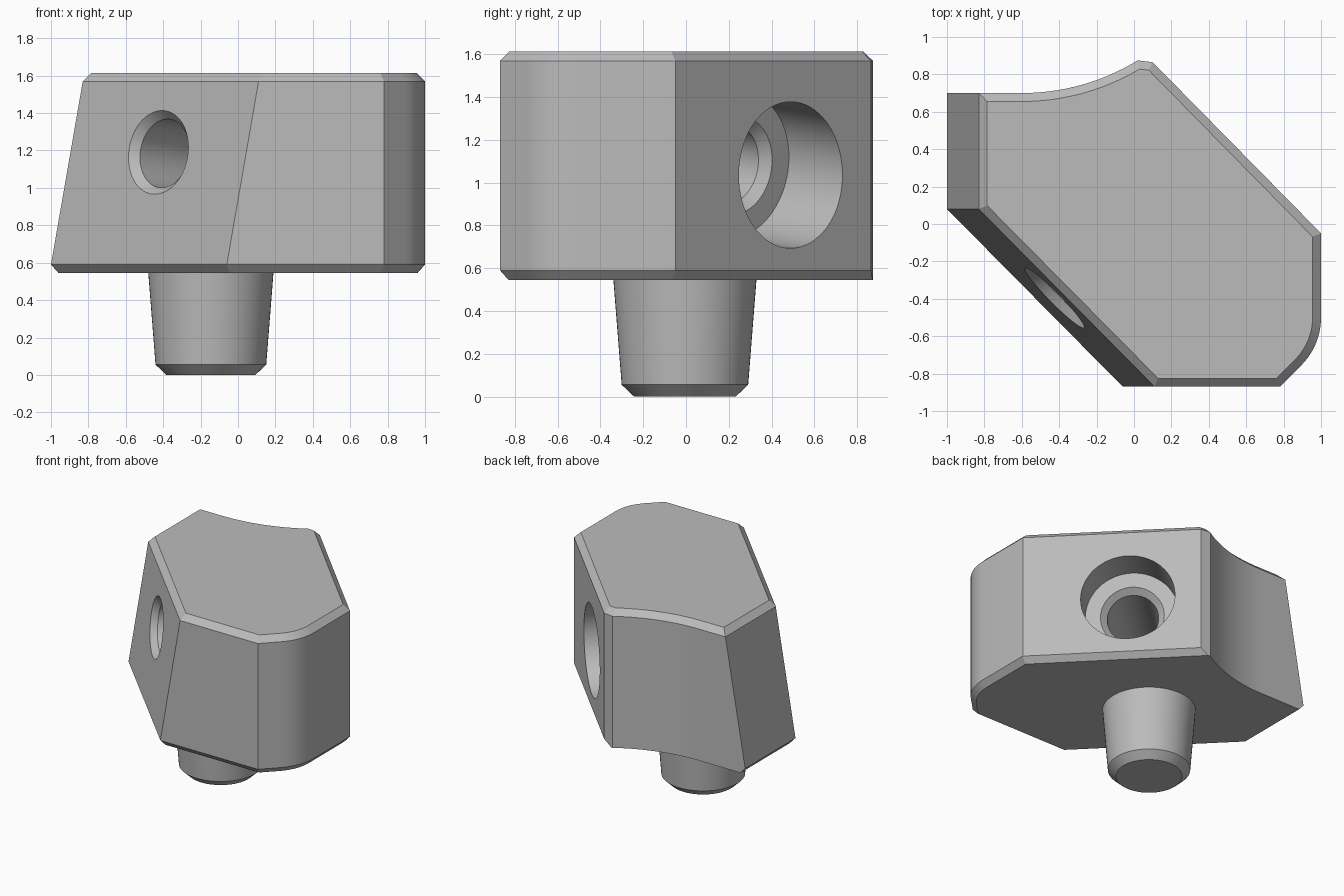
import bpy, bmesh, math
from mathutils import Vector

cube = bpy.data.objects.get("Cube")
if cube:
    bpy.data.objects.remove(cube, do_unlink=True)

grey = bpy.data.materials.new("plain grey")
grey.use_nodes = True
grey.diffuse_color = (0.5, 0.5, 0.5, 1)
grey.node_tree.nodes["Principled BSDF"].inputs["Base Color"].default_value = (0.5, 0.5, 0.5, 1)


def skin(name, rings):
    """Closed solid through a stack of rings with equal point counts."""
    bm = bmesh.new()
    loops = [[bm.verts.new(p) for p in ring] for ring in rings]
    n = len(loops[0])
    for a, b in zip(loops, loops[1:]):
        for i in range(n):
            j = (i + 1) % n
            bm.faces.new((a[i], a[j], b[j], b[i]))
    bm.faces.new(loops[0][::-1])
    bm.faces.new(loops[-1])
    bmesh.ops.recalc_face_normals(bm, faces=bm.faces[:])
    mesh = bpy.data.meshes.new(name)
    bm.to_mesh(mesh)
    bm.free()
    mesh.materials.append(grey)
    obj = bpy.data.objects.new(name, mesh)
    bpy.context.collection.objects.link(obj)
    return obj


def lathe(name, profile, origin, axis, sides=64):
    """Turn (distance, radius) pairs about an axis."""
    turn = Vector(axis).to_track_quat('Z', 'Y')
    angles = [math.tau * i / sides for i in range(sides)]
    return skin(name, [[Vector(origin) + turn @ Vector((r * math.cos(a), r * math.sin(a), t))
                        for a in angles] for t, r in profile])


def inset(outline, amounts):
    """Move each edge of a counter-clockwise outline inwards by its own amount."""
    result = []
    n = len(outline)
    for i in range(n):
        before, here, after = outline[i - 1], outline[i], outline[(i + 1) % n]
        u, v = (here - before).normalized(), (after - here).normalized()
        nu, nv = Vector((-u.y, u.x)), Vector((-v.y, v.x))
        a, b = amounts[i - 1], amounts[i]
        det = nu.x * nv.y - nu.y * nv.x
        if abs(det) < 1e-4:
            result.append(here + nu * a)
        else:
            result.append(here + Vector((a * nv.y - b * nu.y, b * nu.x - a * nv.x)) / det)
    return result


def arc(cx, cy, radius, start, end, steps):
    return [Vector((cx + radius * math.cos(math.radians(start + (end - start) * i / steps)),
                    cy + radius * math.sin(math.radians(start + (end - start) * i / steps))))
            for i in range(steps + 1)]


def outline(lean):
    """Body outline; the left-hand faces shift in x by the lean."""
    leaning = [Vector(p) for p in ((-1 + lean, 0.70), (-1 + lean, 0.08), (-0.06 + lean, -0.87))]
    rounded = arc(0.638, -0.5, 0.362, -45, 0, 10)
    hollow = arc(-0.6, 1.886, 1.186, -58.5, -90, 14)
    return leaning + [Vector((0.78, -0.87))] + rounded + \
        [Vector((1, -0.05)), Vector((0.10, 0.865))] + hollow


def at_height(points, z):
    return [(p.x, p.y, z) for p in points]


# Body: chamfered all round the top, and at the bottom except along the hollow back
low, high = outline(0), outline(0.17)
back_start = next(i for i, p in enumerate(low) if p.y > 0.86)
bottom_chamfer = [0.04 if i < back_start else 0 for i in range(len(low))]
top_chamfer = [0.045] * len(high)
body = skin("body", [
    at_height(inset(low, bottom_chamfer), 0.545),
    at_height(low, 0.59),
    at_height(high, 1.57),
    at_height(inset(high, top_chamfer), 1.615),
])

# Stepped bore, square to the leaning face
bore = lathe("bore_cutter",
             [(-0.045, 0.265), (0.045, 0.185), (0.862, 0.185), (0.907, 0.23),
              (0.907, 0.34), (1.7, 0.34)],
             (-0.425, -0.395, 1.19), (0.931, 0.921, -0.16))
bore.hide_render = True
cut = body.modifiers.new("bore", 'BOOLEAN')
cut.object = bore
cut.operation = 'DIFFERENCE'
cut.solver = 'EXACT'
bpy.context.view_layer.objects.active = body
body.select_set(True)
bpy.ops.object.modifier_apply(modifier=cut.name)
bpy.data.objects.remove(bore, do_unlink=True)

# Tapered locating pin
pin = lathe("tapered_pin", [(0, 0.238), (0.055, 0.296), (0.55, 0.335)],
            (-0.145, -0.005, 0), (0, 0, 1))

for obj in (body, pin):
    bpy.ops.object.select_all(action='DESELECT')
    obj.select_set(True)
    bpy.context.view_layer.objects.active = obj
    bpy.ops.object.shade_smooth_by_angle(angle=math.radians(25))
